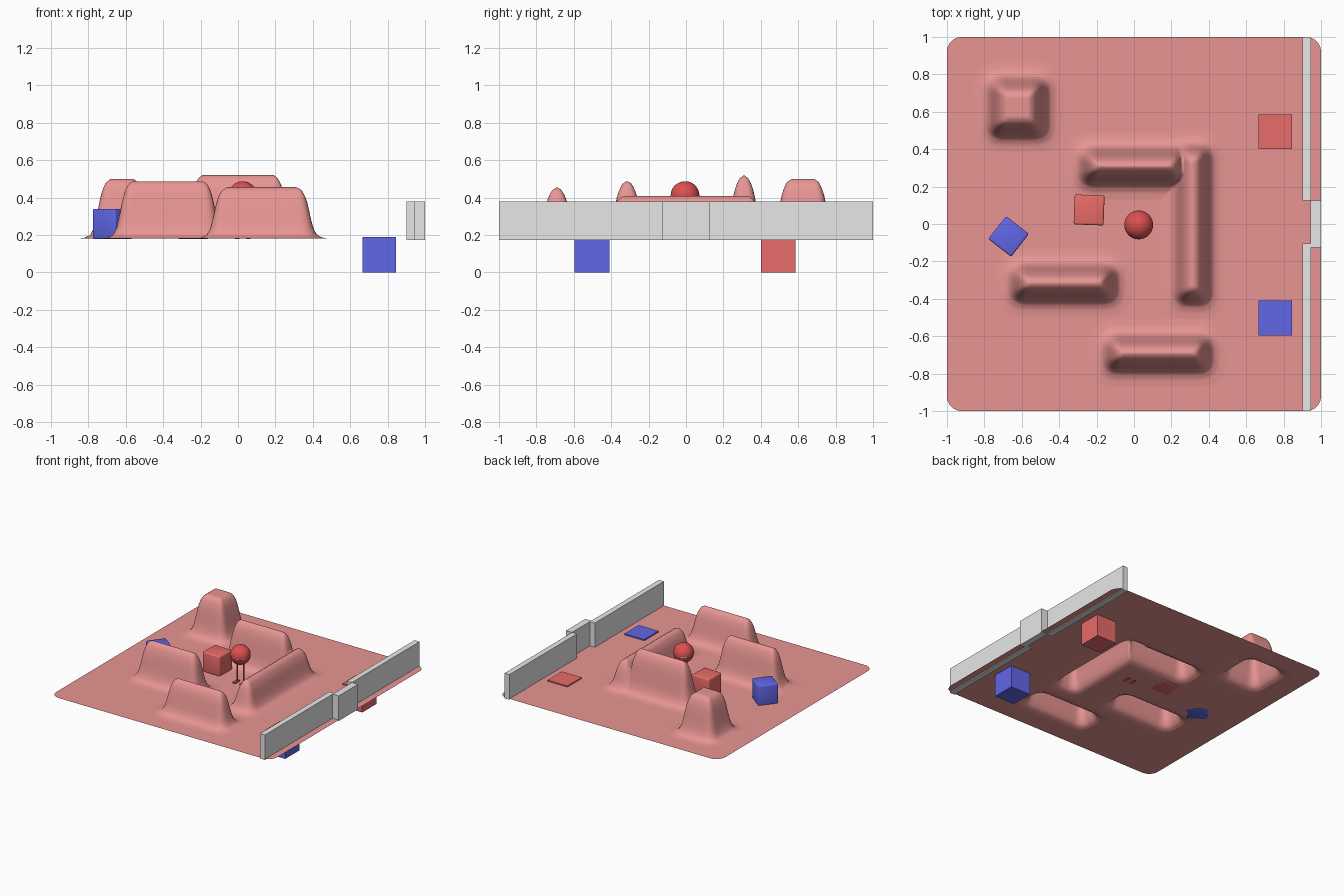
import bpy, bmesh, math
from mathutils import Matrix, Vector

if "Cube" in bpy.data.objects:
    bpy.data.objects.remove(bpy.data.objects["Cube"])

GROUND = 0.18


def material(name, rgb):
    m = bpy.data.materials.new(name)
    m.diffuse_color = (*rgb, 1)
    m.use_nodes = True
    m.node_tree.nodes["Principled BSDF"].inputs["Base Color"].default_value = m.diffuse_color
    return m


PINK = material("terrain pink", (0.80, 0.30, 0.29))
RED = material("block red", (0.80, 0.15, 0.14))
BALL = material("robot red", (0.72, 0.08, 0.08))
BLUE = material("block blue", (0.12, 0.135, 0.80))
GREY = material("wall grey", (0.80, 0.80, 0.80))


def finish(bm, name, mat, smooth=False):
    me = bpy.data.meshes.new(name)
    bm.to_mesh(me)
    bm.free()
    me.materials.append(mat)
    ob = bpy.data.objects.new(name, me)
    bpy.context.collection.objects.link(ob)
    if smooth:
        for p in me.polygons:
            p.use_smooth = True
    return ob


def box(name, lo, hi, mat, bevel=0.0, turn=0.0):
    lo, hi = Vector(lo), Vector(hi)
    bm = bmesh.new()
    bmesh.ops.create_cube(bm, size=1)
    bmesh.ops.scale(bm, vec=hi - lo, verts=bm.verts)
    if bevel:
        bmesh.ops.bevel(bm, geom=bm.edges[:], offset=bevel, segments=3,
                        profile=0.5, affect='EDGES')
    bmesh.ops.rotate(bm, matrix=Matrix.Rotation(math.radians(turn), 3, 'Z'),
                     verts=bm.verts)
    bmesh.ops.translate(bm, vec=(lo + hi) / 2, verts=bm.verts)
    return finish(bm, name, mat, bevel > 0)


# Terrain: hollow sheet with soft plateaus, each (x0, x1, y0, y1, top z)
HILLS = [(-0.68, -0.56, 0.565, 0.685, 0.50),
         (-0.19, 0.19, 0.31, 0.31, 0.52),
         (0.315, 0.315, -0.33, 0.33, 0.41),
         (-0.56, -0.19, -0.315, -0.315, 0.49),
         (-0.06, 0.315, -0.69, -0.69, 0.455)]
SLOPE = [(0, 1), (0.025, 0.945), (0.042, 0.84), (0.055, 0.71), (0.065, 0.55),
         (0.075, 0.38), (0.09, 0.18), (0.11, 0.065), (0.14, 0.016), (0.18, 0)]


def slope(d):
    for (a, fa), (b, fb) in zip(SLOPE, SLOPE[1:]):
        if d <= b:
            return fa + (fb - fa) * (d - a) / (b - a)
    return 0.0


def height(x, y):
    h = 0.0
    for x0, x1, y0, y1, top in HILLS:
        dx = max(x0 - x, 0, x - x1)
        dy = max(y0 - y, 0, y - y1)
        h = max(h, (top - GROUND) * slope((dx ** 3 + dy ** 3) ** (1 / 3)))
    return GROUND + h


bm = bmesh.new()
bmesh.ops.create_grid(bm, x_segments=200, y_segments=200, size=1)
R = 0.08
for v in bm.verts:
    x, y = v.co.x, v.co.y
    u, w = abs(x) - (1 - R), abs(y) - (1 - R)
    if u > 0 and w > 0:  # round the sheet corners
        k = max(u, w) / math.hypot(u, w)
        x = math.copysign(1 - R + u * k, x)
        y = math.copysign(1 - R + w * k, y)
    v.co = (x, y, height(x, y))
finish(bm, "terrain", PINK, True)

# Wall with a set-back gate panel
box("wall_front", (0.9, -1, 0.173), (0.945, -0.105, 0.378), GREY)
box("wall_back", (0.9, 0.125, 0.173), (0.945, 1, 0.378), GREY)
box("gate", (0.945, -0.125, 0.173), (1, 0.125, 0.378), GREY)

# Target pads sunk through the ground
box("red_pad", (0.665, 0.4, 0), (0.845, 0.585, 0.19), RED)
box("blue_pad", (0.665, -0.595, 0), (0.845, -0.41, 0.19), BLUE)

# Loose blocks
box("red_block", (-0.32, -0.005, 0.177), (-0.16, 0.155, 0.34), RED, 0.01, -2)
box("blue_block", (-0.748, -0.144, 0.177), (-0.593, 0.011, 0.34), BLUE, 0.01, -38)

# Robot: split ball with pale seam, on two thin legs
CX, CY, CZ, BR = 0.025, -0.005, 0.41, 0.077


def ball(name, radius, mat, cut=None, keep_up=True):
    bm = bmesh.new()
    bmesh.ops.create_uvsphere(bm, u_segments=40, v_segments=24, radius=radius)
    if cut is not None:
        r = bmesh.ops.bisect_plane(
            bm, geom=bm.verts[:] + bm.edges[:] + bm.faces[:],
            plane_co=(0, 0, cut), plane_no=(0, 0, 1),
            clear_inner=keep_up, clear_outer=not keep_up)
        edges = [e for e in r["geom_cut"] if isinstance(e, bmesh.types.BMEdge)]
        bmesh.ops.holes_fill(bm, edges=edges)
    bmesh.ops.translate(bm, vec=(CX, CY, CZ), verts=bm.verts)
    for f in bm.faces:
        f.smooth = len(f.verts) < 5
    return finish(bm, name, mat)


ball("ball_top", BR, BALL, -0.004, True)
ball("ball_bottom", BR, BALL, -0.012, False)
ball("ball_seam", BR - 0.004, GREY)

for side, s in (("left", -1), ("right", 1)):
    lx = CX + s * 0.03
    bm = bmesh.new()
    bmesh.ops.create_cone(bm, cap_ends=True, segments=12, radius1=0.006,
                          radius2=0.006, depth=0.17)
    bmesh.ops.translate(bm, vec=(lx, CY, 0.27), verts=bm.verts)
    finish(bm, side + "_leg", BALL, True)
    box(side + "_foot", (lx - 0.012, CY - 0.04, 0.178),
        (lx + 0.012, CY + 0.02, 0.19), BALL)

# Keep hard edges crisp on the bevelled and round parts
bpy.ops.object.select_all(action='DESELECT')
for ob in bpy.data.objects:
    if ob.name.endswith(("_leg", "_block")):
        ob.select_set(True)
        bpy.context.view_layer.objects.active = ob
bpy.ops.object.shade_smooth_by_angle(angle=math.radians(40))
